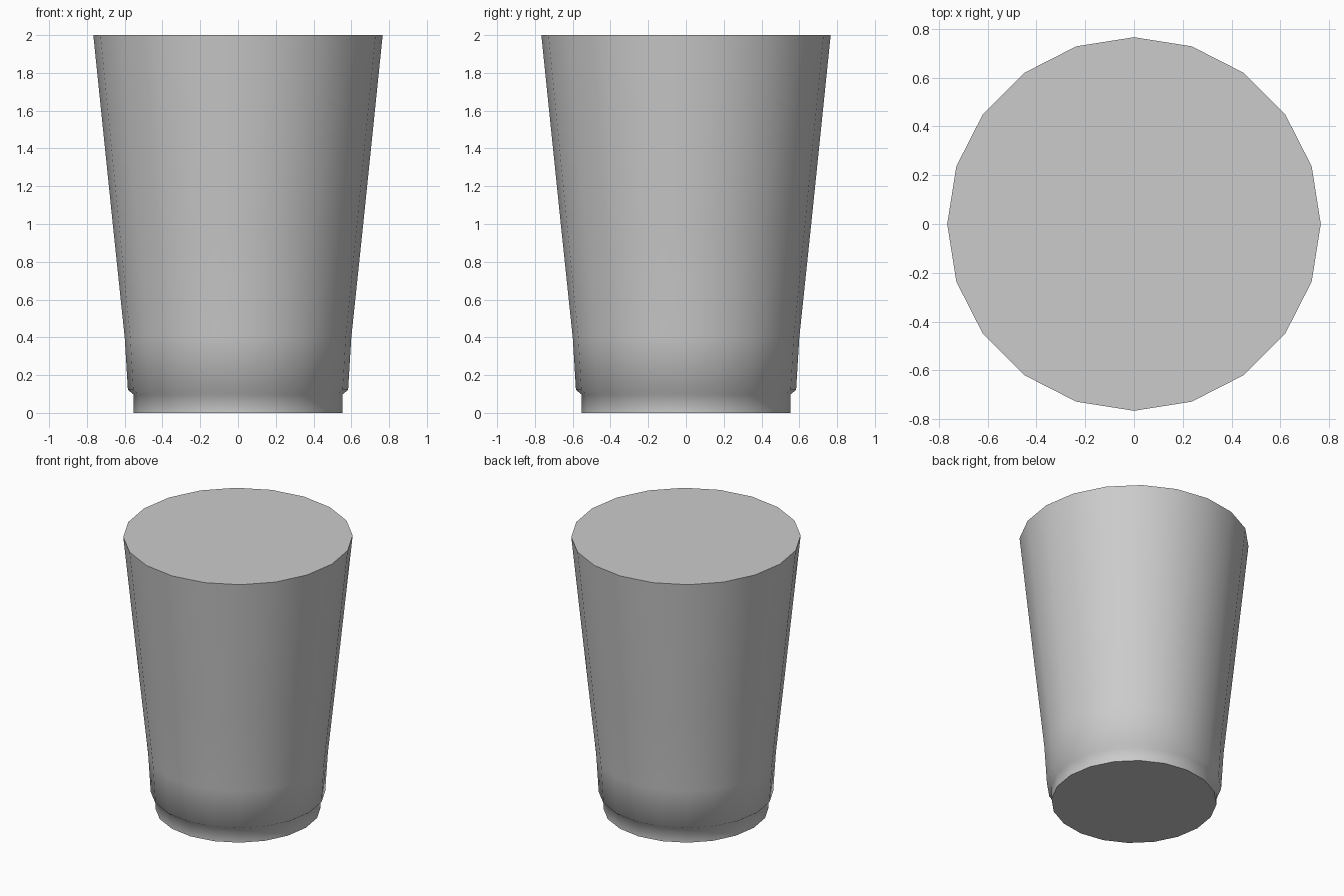
import bpy, bmesh, math

if "Cube" in bpy.data.objects:
    bpy.data.objects.remove(bpy.data.objects["Cube"])

SIDES = 20
# (radius, height) from foot to rim
PROFILE = [(0.552, 0.0), (0.552, 0.097), (0.583, 0.122), (0.60, 0.40),
           (0.663, 1.0), (0.766, 2.0)]

# Tapered tumbler body: stacked rings, stepped foot, closed top and bottom
bm = bmesh.new()
rings = []
for r, z in PROFILE:
    rings.append([bm.verts.new((r * math.cos(math.tau * i / SIDES),
                                r * math.sin(math.tau * i / SIDES), z))
                  for i in range(SIDES)])
for low, high in zip(rings, rings[1:]):
    for i in range(SIDES):
        j = (i + 1) % SIDES
        bm.faces.new((low[i], low[j], high[j], high[i]))
bm.faces.new(rings[0][::-1])
bm.faces.new(rings[-1])

mesh = bpy.data.meshes.new("cup")
bm.to_mesh(mesh)
bm.free()
cup = bpy.data.objects.new("cup", mesh)
bpy.context.collection.objects.link(cup)

# Smooth wall and foot step, crisp end caps
bpy.context.view_layer.objects.active = cup
cup.select_set(True)
bpy.ops.object.shade_smooth_by_angle(angle=math.radians(65))
